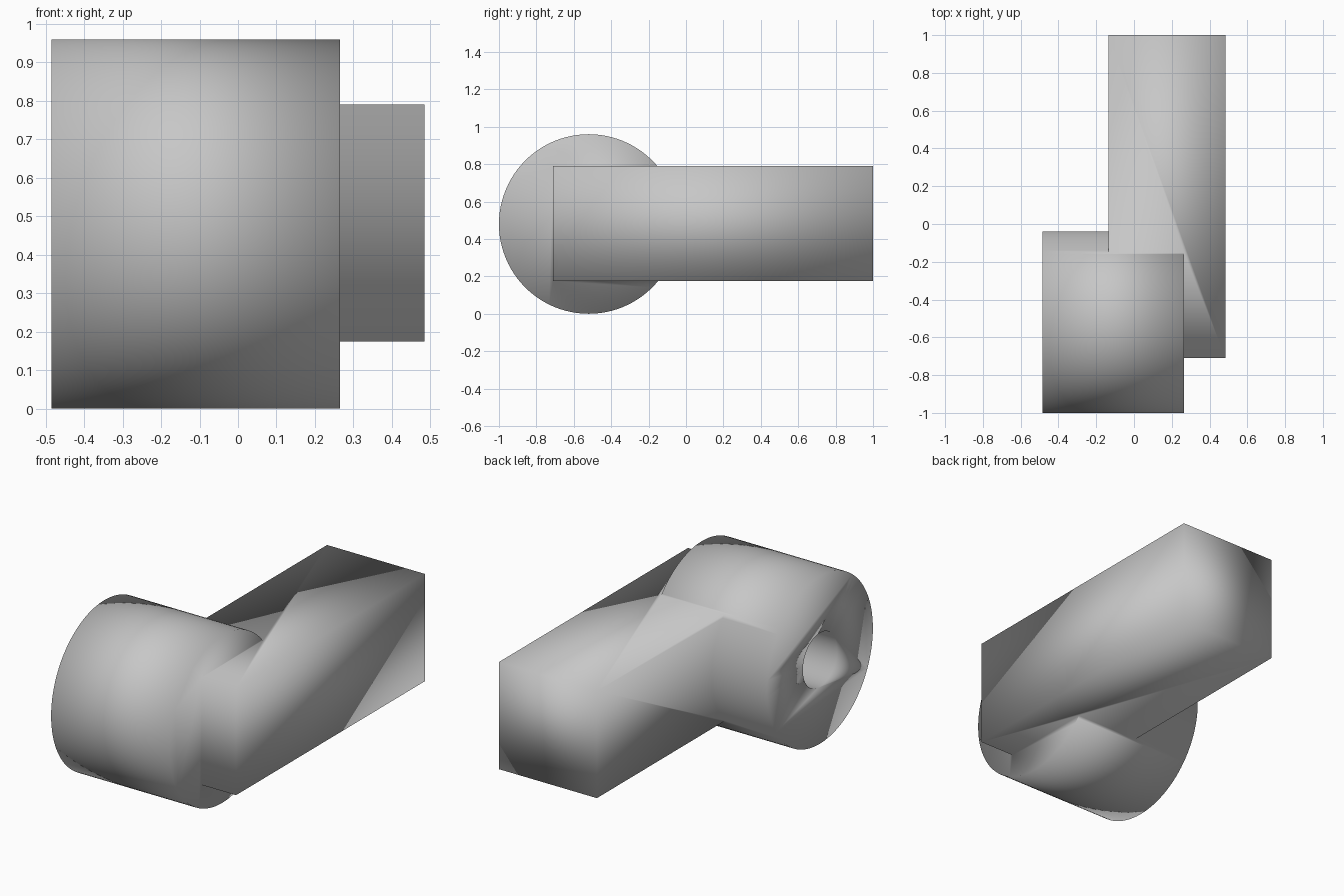
import bpy
import math

if "Cube" in bpy.data.objects:
    bpy.data.objects.remove(bpy.data.objects["Cube"], do_unlink=True)

# Single plain grey material
grey = bpy.data.materials.new("plain grey")
grey.use_nodes = True
grey.diffuse_color = (0.57, 0.57, 0.57, 1)
grey.node_tree.nodes["Principled BSDF"].inputs["Base Color"].default_value = (0.57, 0.57, 0.57, 1)

AXIS_Y, AXIS_Z = -0.52, 0.48


def barrel(name, x0, x1, radius, sides):
    """Cylinder lying along x between x0 and x1."""
    bpy.ops.mesh.primitive_cylinder_add(
        vertices=sides, radius=radius, depth=x1 - x0,
        location=((x0 + x1) / 2, AXIS_Y, AXIS_Z), rotation=(0, math.pi / 2, 0))
    obj = bpy.context.object
    obj.name = name
    obj.data.materials.append(grey)
    return obj


def block(name, low, high):
    """Box between two opposite corners."""
    bpy.ops.mesh.primitive_cube_add(size=1, location=[(a + b) / 2 for a, b in zip(low, high)])
    obj = bpy.context.object
    obj.name = name
    obj.scale = [b - a for a, b in zip(low, high)]
    bpy.ops.object.transform_apply(location=False, rotation=False, scale=True)
    obj.data.materials.append(grey)
    return obj


def combine(target, other, operation):
    """Apply a boolean and remove the helper."""
    mod = target.modifiers.new(operation.lower(), 'BOOLEAN')
    mod.operation = operation
    mod.solver = 'EXACT'
    mod.object = other
    bpy.context.view_layer.objects.active = target
    bpy.ops.object.modifier_apply(modifier=mod.name)
    bpy.data.objects.remove(other, do_unlink=True)


# Round hub with a square arm running to the back
hub = barrel("hub_and_arm", -0.485, 0.265, 0.48, 96)
arm = block("arm", (-0.135, -0.71, 0.175), (0.485, 1.0, 0.79))
combine(hub, arm, 'UNION')

# Pin hole in the open end of the hub, ending at the arm
hole = barrel("pin_hole_cutter", -0.6, -0.135, 0.155, 48)
hole.hide_render = True
combine(hub, hole, 'DIFFERENCE')

# Soft shading over the whole casting
bpy.ops.object.select_all(action='DESELECT')
hub.select_set(True)
bpy.context.view_layer.objects.active = hub
bpy.ops.object.shade_smooth()
